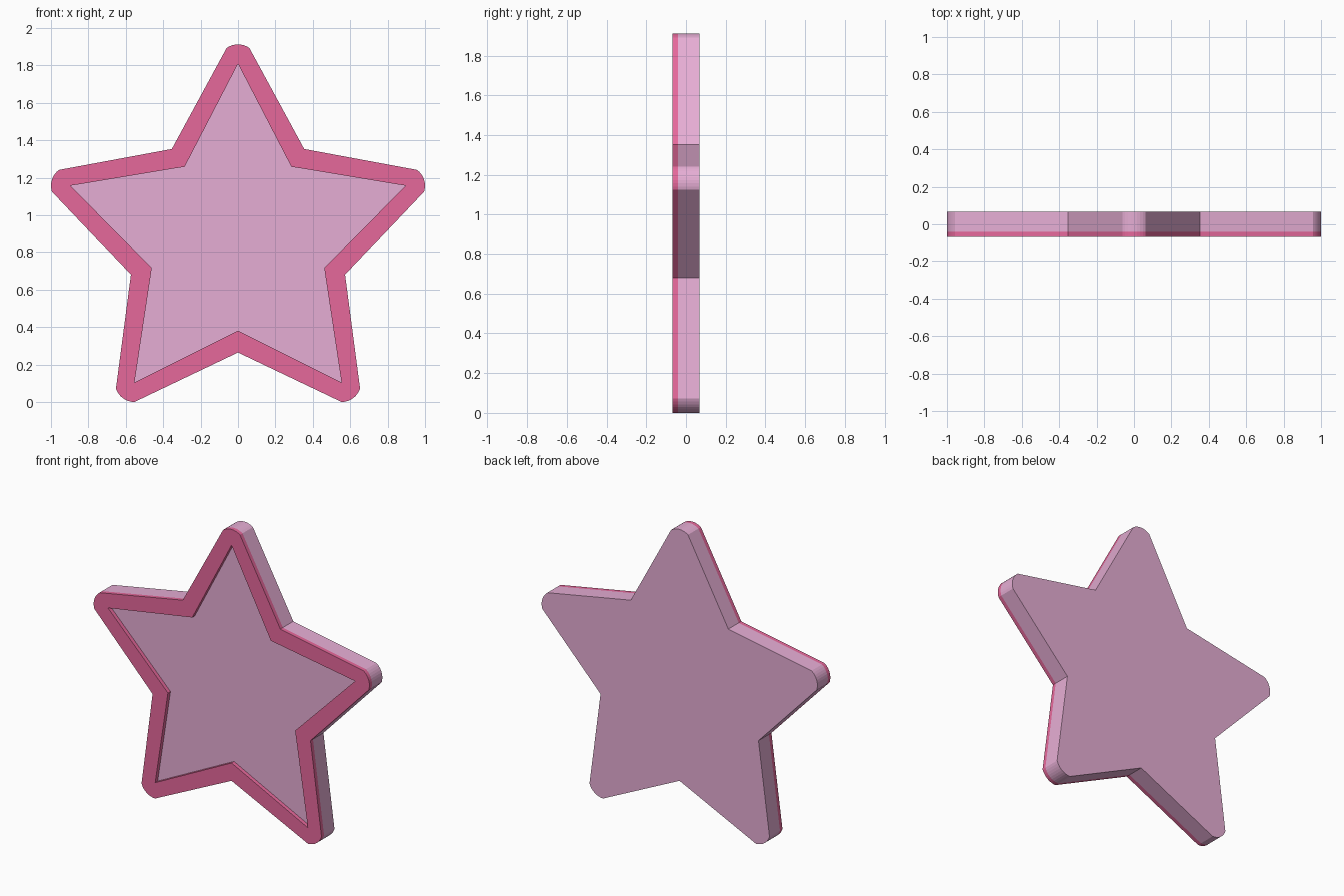
import bpy, bmesh
from math import sin, cos, radians
from mathutils import Vector

if "Cube" in bpy.data.objects:
    bpy.data.objects.remove(bpy.data.objects["Cube"], do_unlink=True)

CENTRE_Z, TIP, TIP_ROUND = 0.866, 0.942, 0.104
VALLEY_IN, VALLEY_OUT = 0.485, 0.602
FRONT, SEAM, BACK = -0.067, -0.041, 0.067
ARC_STEPS = 8


def material(name, colour):
    mat = bpy.data.materials.new(name)
    mat.use_nodes = True
    mat.diffuse_color = colour
    mat.node_tree.nodes["Principled BSDF"].inputs["Base Color"].default_value = colour
    return mat


def polar(radius, degrees):
    a = radians(degrees)
    return Vector((radius * cos(a), 0, radius * sin(a)))


def star(valley, rounding=0):
    """Star outline, with a round cap on each tip when asked."""
    points = []
    for i in range(5):
        axis = 90 + 72 * i
        tip = polar(TIP, axis)
        if rounding:
            points += [tip + polar(rounding, axis - 36 + 72 * s / ARC_STEPS)
                       for s in range(ARC_STEPS + 1)]
        else:
            points.append(tip)
        points.append(polar(valley, axis + 36))
    return [p + Vector((0, 0, CENTRE_Z)) for p in points]


def extrude_outline(name, loops, y_front, y_back, mat):
    """Solid between two depths; a second loop makes a hole."""
    bm = bmesh.new()
    edges = []
    for loop in loops:
        verts = [bm.verts.new((p.x, y_front, p.z)) for p in loop]
        edges += [bm.edges.new((v, verts[i - 1])) for i, v in enumerate(verts)]
    bmesh.ops.triangle_fill(bm, edges=edges, use_beauty=True)
    result = bmesh.ops.extrude_face_region(bm, geom=bm.faces[:], use_keep_orig=True)
    moved = [g for g in result["geom"] if isinstance(g, bmesh.types.BMVert)]
    bmesh.ops.translate(bm, verts=moved, vec=(0, y_back - y_front, 0))
    bmesh.ops.recalc_face_normals(bm, faces=bm.faces[:])
    bmesh.ops.dissolve_limit(bm, angle_limit=radians(1),
                             verts=bm.verts[:], edges=bm.edges[:])
    mesh = bpy.data.meshes.new(name)
    bm.to_mesh(mesh)
    bm.free()
    mesh.materials.append(mat)
    obj = bpy.data.objects.new(name, mesh)
    bpy.context.collection.objects.link(obj)
    return obj


light_pink = material("light pink", (0.79, 0.42, 0.66, 1))
deep_pink = material("deep pink", (0.79, 0.14, 0.33, 1))

outer = star(VALLEY_OUT, TIP_ROUND)
inner = star(VALLEY_IN)

# Thick backing plate and the raised border on its front
extrude_outline("star_body", [outer], SEAM, BACK, light_pink)
extrude_outline("star_border", [outer, inner], FRONT, SEAM, deep_pink)
